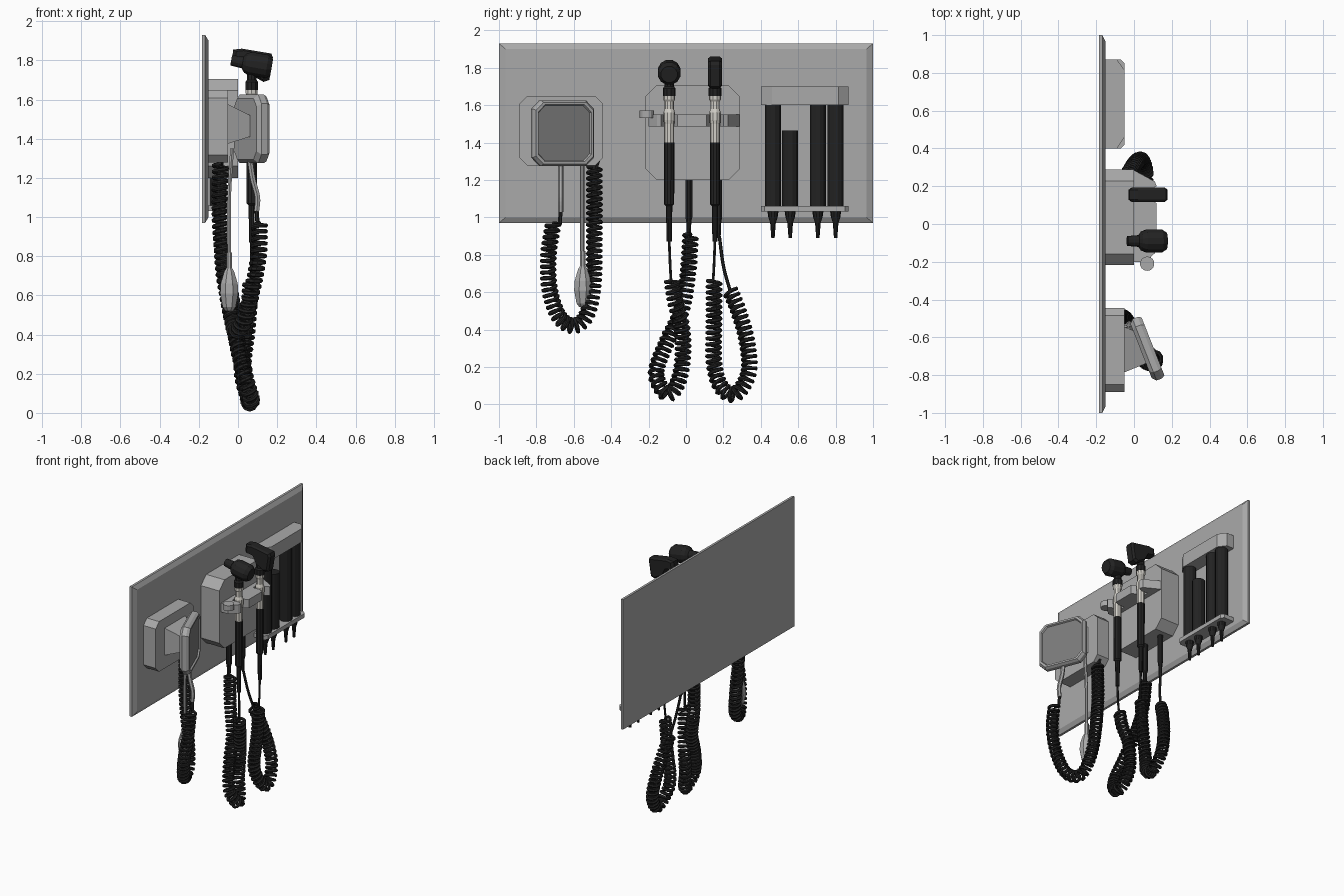
import bpy, bmesh, math
from mathutils import Vector, Matrix

cube = bpy.data.objects.get("Cube")
if cube:
    bpy.data.objects.remove(cube, do_unlink=True)


def material(name, r, g, b):
    m = bpy.data.materials.new(name)
    m.use_nodes = True
    m.diffuse_color = (r, g, b, 1)
    m.node_tree.nodes["Principled BSDF"].inputs["Base Color"].default_value = (r, g, b, 1)
    return m


GREY = material("casing grey", 0.4, 0.4, 0.4)
DIAL = material("dial grey", 0.2, 0.2, 0.2)
BLACK = material("rubber black", 0.016, 0.016, 0.016)
METAL = material("pale metal", 0.65, 0.63, 0.58)


def loft(name, rings, mat, cap_mat=None, matrix=None):
    """Skin a list of equally sized point rings and close both ends."""
    bm = bmesh.new()
    loops = [[bm.verts.new(p) for p in ring] for ring in rings]
    n = len(loops[0])
    for a, b in zip(loops, loops[1:]):
        for i in range(n):
            j = (i + 1) % n
            bm.faces.new((a[i], a[j], b[j], b[i]))
    bm.faces.new(loops[0])
    end = bm.faces.new(loops[-1])
    end.material_index = 1 if cap_mat else 0
    bmesh.ops.recalc_face_normals(bm, faces=bm.faces)
    mesh = bpy.data.meshes.new(name)
    bm.to_mesh(mesh)
    bm.free()
    mesh.materials.append(mat)
    if cap_mat:
        mesh.materials.append(cap_mat)
    ob = bpy.data.objects.new(name, mesh)
    bpy.context.collection.objects.link(ob)
    if matrix:
        ob.matrix_world = matrix
    return ob


def octagon(x, y, z, w, h, c):
    """Rectangle with cut corners, facing +x."""
    a, b = w / 2, h / 2
    pts = [(-a + c, -b), (a - c, -b), (a, -b + c), (a, b - c),
           (a - c, b), (-a + c, b), (-a, b - c), (-a, -b + c)]
    return [(x, y + u, z + v) for u, v in pts]


def rect(x, y, z, w, h):
    return [(x, y + u * w / 2, z + v * h / 2) for u, v in ((-1, -1), (1, -1), (1, 1), (-1, 1))]


def plan(name, pts, z0, z1, mat):
    return loft(name, [[(x, y, z) for x, y in pts] for z in (z0, z1)], mat)


def lathe(name, origin, axis, profile, mat, sides=10):
    """Turn (distance, radius) pairs about an axis."""
    q = Vector(axis).to_track_quat('Z', 'Y')
    turn = [math.tau * (i + 0.5) / sides for i in range(sides)]
    rings = [[Vector(origin) + q @ Vector((r * math.cos(t), r * math.sin(t), d)) for t in turn]
             for d, r in profile]
    return loft(name, rings, mat)


def upright(name, x, y, profile, mat, sides=10):
    return lathe(name, (x, y, 0), (0, 0, 1), profile, mat, sides)


def smooth_path(points, step):
    """Evenly spaced samples of a spline through the points."""
    p = [Vector(v) for v in points]
    p = [2 * p[0] - p[1]] + p + [2 * p[-1] - p[-2]]
    fine = []
    for a, b, c, d in zip(p, p[1:], p[2:], p[3:]):
        for k in range(60):
            t = k / 60
            fine.append(0.5 * (2 * b + (c - a) * t + (2 * a - 5 * b + 4 * c - d) * t * t
                               + (3 * b - a - 3 * c + d) * t ** 3))
    fine.append(p[-2])
    out, travelled = [fine[0]], 0
    for a, b in zip(fine, fine[1:]):
        length = (b - a).length
        while travelled + length >= step:
            a = a.lerp(b, (step - travelled) / length)
            length, travelled = (b - a).length, 0
            out.append(a)
        travelled += length
    return out


def wire(name, pts, radius, mat):
    cu = bpy.data.curves.new(name, 'CURVE')
    cu.dimensions = '3D'
    cu.bevel_depth = radius
    cu.bevel_resolution = 1
    cu.use_fill_caps = True
    sp = cu.splines.new('POLY')
    sp.points.add(len(pts) - 1)
    for s, p in zip(sp.points, pts):
        s.co = (*p, 1)
    sp.use_smooth = False
    cu.materials.append(mat)
    ob = bpy.data.objects.new(name, cu)
    bpy.context.collection.objects.link(ob)


def cord(name, points, radius, mat):
    wire(name, smooth_path(points, 0.02) + [Vector(points[-1])], radius, mat)


def coil(name, points, radius=0.035, pitch=0.031, turn=10):
    path = smooth_path(points, pitch / turn)
    pts = []
    for i, p in enumerate(path):
        t = (path[min(i + 1, len(path) - 1)] - path[max(i - 1, 0)]).normalized()
        side = t.cross(Vector((1, 0, 0))).normalized()
        a = math.tau * i / turn
        pts.append(p + radius * (side * math.cos(a) + t.cross(side) * math.sin(a)))
    wire(name, [path[0]] + pts + [path[-1]], 0.011, BLACK)


# Wall panel with bevelled front edge
loft("wall_panel", [rect(-0.185, 0, 1.45, 2, 0.96), rect(-0.168, 0, 1.45, 2, 0.96),
                    rect(-0.15, 0, 1.45, 1.93, 0.9)], GREY)

# Pressure gauge: wall box, neck, tilted dial
loft("gauge_box", [octagon(-0.15, -0.667, 1.463, 0.445, 0.37, 0.04),
                   octagon(-0.05, -0.667, 1.463, 0.445, 0.37, 0.04)], GREY)
loft("gauge_neck", [rect(-0.05, -0.665, 1.475, 0.24, 0.2), rect(0.06, -0.665, 1.465, 0.15, 0.11)], GREY)
tilt = Matrix.Translation((0.07, -0.66, 1.45)) @ Matrix.Rotation(math.radians(21.5), 4, 'Z')
dial = [(-0.035, 0.31), (-0.015, 0.35), (0.015, 0.35), (0.033, 0.33), (0.033, 0.305), (0.022, 0.295)]
loft("gauge_dial", [octagon(x, 0, 0, s, s, s * 0.13) for x, s in dial], GREY, DIAL, tilt)

# Gauge hoses, squeeze bulb and coiled hose
cord("gauge_hose", [(0.06, -0.67, 1.3), (0.075, -0.67, 1.2), (0.1, -0.67, 1.1), (0.095, -0.67, 1.03)], 0.015, GREY)
cord("gauge_hose_end", [(0.095, -0.67, 1.04), (0.1, -0.675, 0.96)], 0.011, BLACK)
cord("bulb_hose", [(-0.03, -0.555, 1.35), (-0.045, -0.555, 1.1), (-0.045, -0.555, 0.78)], 0.011, GREY)
upright("squeeze_bulb", -0.045, -0.552, [(0.52, 0.02), (0.54, 0.036), (0.61, 0.05), (0.66, 0.047),
                                        (0.72, 0.028), (0.74, 0.016), (0.82, 0.015)], GREY, 8)
coil("gauge_coil", [(-0.09, -0.49, 1.27), (-0.09, -0.49, 0.95), (-0.06, -0.495, 0.65), (-0.03, -0.53, 0.48),
                    (-0.01, -0.6, 0.42), (0.03, -0.68, 0.47), (0.07, -0.73, 0.62),
                    (0.105, -0.735, 0.8), (0.11, -0.71, 0.97)])
cord("gauge_coil_plug", [(-0.09, -0.465, 1.33), (-0.09, -0.49, 1.25)], 0.016, BLACK)

# Handle station with notched cradle and knob
loft("station_box", [octagon(-0.15, 0.035, 1.453, 0.505, 0.506, 0.06),
                     octagon(0.0, 0.035, 1.453, 0.505, 0.506, 0.06)], GREY)
HANDLES = (-0.09, 0.155)
outline = [(-0.01, -0.2), (0.06, -0.2), (0.11, -0.155)]
for y in HANDLES:
    outline += [(0.12, y - 0.045), (0.09, y - 0.029), (0.035, y - 0.029),
                (0.035, y + 0.029), (0.09, y + 0.029), (0.12, y + 0.045)]
outline += [(0.11, 0.225), (0.0, 0.285), (-0.01, 0.285)]
plan("cradle", outline, 1.485, 1.55, GREY)
upright("cradle_knob", 0.07, -0.21, [(1.53, 0.038), (1.57, 0.038)], GREY, 14)

# Two handles
for side, y in zip(("right", "left"), HANDLES):
    upright(side + "_handle_grip", 0.07, y, [(0.87, 0.014), (1.06, 0.017), (1.07, 0.027), (1.4, 0.028)], BLACK)
    upright(side + "_handle_metal", 0.07, y, [(1.4, 0.027), (1.5, 0.027), (1.52, 0.031), (1.56, 0.031),
                                             (1.58, 0.025), (1.62, 0.025), (1.63, 0.032), (1.66, 0.032)], METAL)
    upright(side + "_handle_neck", 0.07, y, [(1.65, 0.034), (1.69, 0.034), (1.7, 0.026), (1.78, 0.026)], BLACK)

# Round viewing head on the right handle
lathe("right_head", (-0.035, -0.09, 1.8), (0.98, 0, -0.17),
      [(0, 0.027), (0.06, 0.032), (0.075, 0.052), (0.1, 0.062), (0.185, 0.062), (0.21, 0.045)], BLACK, 12)

# Slim viewing head on the left handle
head = [(-0.03, 1.8), (-0.025, 1.855), (0.02, 1.86), (0.17, 1.835), (0.178, 1.815), (0.16, 1.7), (0.13, 1.69),
        (0.06, 1.73), (0.03, 1.79)]
cx, cz = 0.085, 1.79
loft("left_head", [[(cx + (x - cx) * s, 0.155 + d, cz + (z - cz) * s) for x, z in head]
                   for d, s in ((-0.038, 0.85), (-0.025, 1), (0.025, 1), (0.038, 0.85))], BLACK)

# Cords and coils from the handles back to the station
cord("right_cord", [(0.07, -0.09, 0.88), (0.07, -0.085, 0.75), (0.065, -0.08, 0.66)], 0.008, BLACK)
coil("right_coil", [(0.065, -0.075, 0.66), (0.055, -0.055, 0.54), (0.03, -0.02, 0.4), (0.02, -0.02, 0.22),
                    (0.05, -0.055, 0.09), (0.07, -0.11, 0.06), (0.04, -0.16, 0.17), (0.0, -0.1, 0.34),
                    (-0.03, -0.025, 0.5), (-0.07, 0.01, 0.7), (-0.085, 0.025, 0.91)])
cord("left_cord", [(0.07, 0.155, 0.88), (0.07, 0.15, 0.75), (0.065, 0.145, 0.66)], 0.008, BLACK)
coil("left_coil", [(0.065, 0.15, 0.66), (0.05, 0.15, 0.45), (0.025, 0.15, 0.22), (0.05, 0.19, 0.09),
                   (0.06, 0.265, 0.055), (0.04, 0.335, 0.17), (0.01, 0.325, 0.34),
                   (-0.02, 0.28, 0.5), (-0.04, 0.235, 0.61)])
cord("left_return_cord", [(-0.04, 0.235, 0.61), (-0.06, 0.2, 0.74), (-0.085, 0.178, 0.9)], 0.009, BLACK)
for name, y in (("right_socket", 0.015), ("left_socket", 0.175)):
    upright(name, -0.085, y, [(0.89, 0.011), (0.98, 0.015), (1.0, 0.02), (1.21, 0.02)], BLACK, 8)

# Tip dispenser: top housing, shelf, tubes and tips
plan("dispenser_housing", [(-0.15, 0.4), (-0.09, 0.4), (-0.05, 0.46), (-0.05, 0.815), (-0.09, 0.87),
                           (-0.15, 0.87)], 1.6, 1.7, GREY)
plan("dispenser_shelf", [(-0.15, 0.4), (-0.07, 0.4), (-0.05, 0.42), (-0.05, 0.85), (-0.07, 0.87),
                         (-0.15, 0.87)], 1.03, 1.06, GREY)
for i, (y, top) in enumerate(((0.465, 1.61), (0.557, 1.465), (0.705, 1.61), (0.8, 1.61))):
    upright(f"tip_tube_{i + 1}", -0.102, y, [(1.05, 0.044), (top, 0.044)], BLACK, 12)
    upright(f"tip_{i + 1}", -0.102, y, [(0.89, 0.009), (0.97, 0.015), (1.0, 0.025), (1.035, 0.03)], BLACK)
